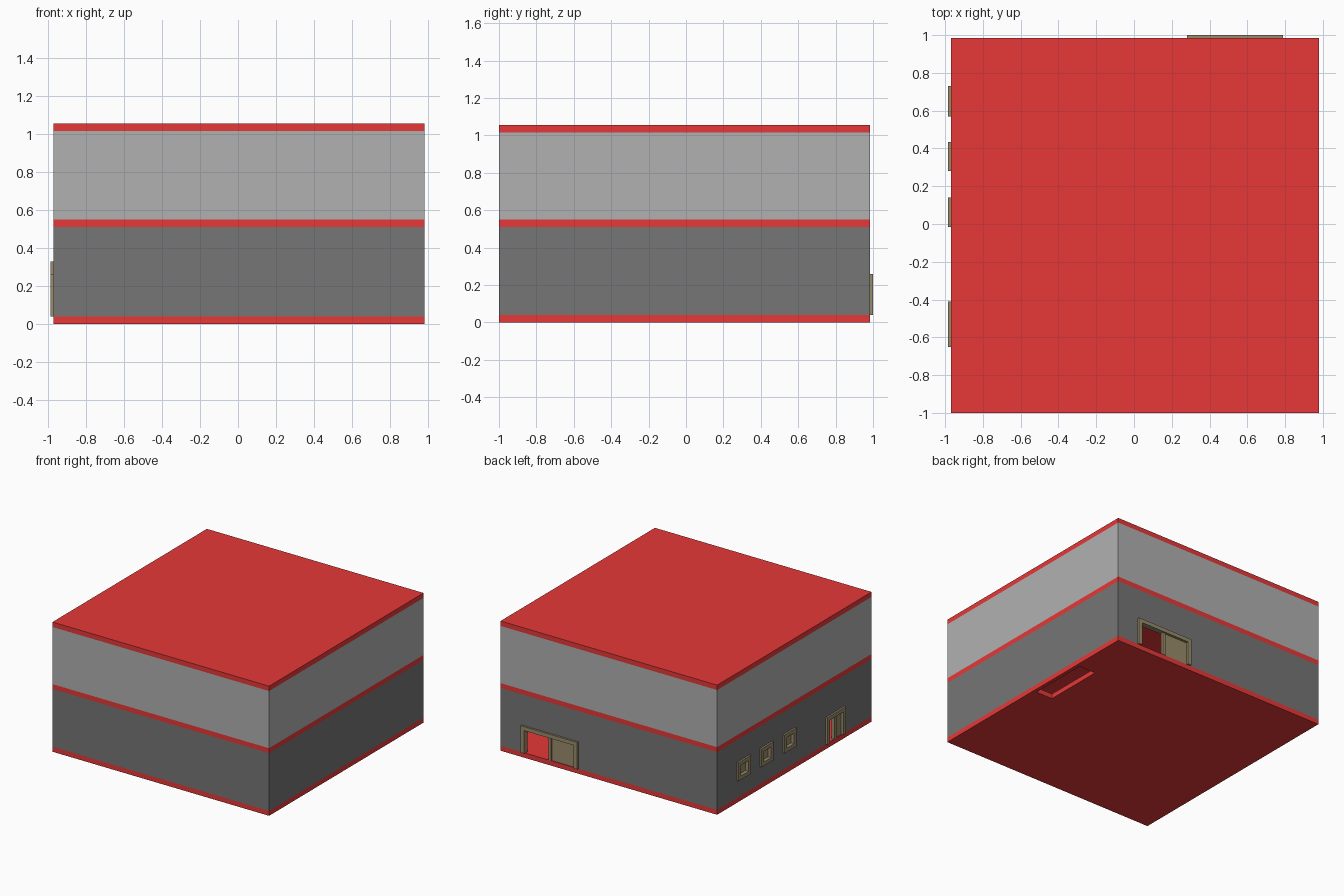
import bpy, bmesh
from mathutils import Vector

if "Cube" in bpy.data.objects:
    bpy.data.objects.remove(bpy.data.objects["Cube"])

X0, X1, Y0, Y1 = -0.97, 0.98, -1.0, 0.985   # building footprint
T = 0.03                                     # wall thickness


def material(name, rgb):
    m = bpy.data.materials.new(name)
    m.diffuse_color = (*rgb, 1)
    m.use_nodes = True
    m.node_tree.nodes["Principled BSDF"].inputs["Base Color"].default_value = m.diffuse_color
    return m


RED = material("red_slab", (0.8, 0.04, 0.04))
DARK = material("dark_wall", (0.18, 0.18, 0.18))
LIGHT = material("light_wall", (0.44, 0.44, 0.44))
TAN = material("tan_frame", (0.32, 0.26, 0.15))


def boxes(name, spans, mat=None):
    """One object made of boxes, each given as x0, x1, y0, y1, z0, z1."""
    bm = bmesh.new()
    for x0, x1, y0, y1, z0, z1 in spans:
        geo = bmesh.ops.create_cube(bm, size=1)
        for v in geo["verts"]:
            v.co = Vector(((x0 + x1) / 2 + v.co.x * (x1 - x0),
                           (y0 + y1) / 2 + v.co.y * (y1 - y0),
                           (z0 + z1) / 2 + v.co.z * (z1 - z0)))
    me = bpy.data.meshes.new(name)
    bm.to_mesh(me)
    bm.free()
    ob = bpy.data.objects.new(name, me)
    bpy.context.collection.objects.link(ob)
    if mat:
        me.materials.append(mat)
    return ob


def cut(ob, span):
    """Subtract a box from an object."""
    cutter = boxes("cutter", [span])
    mod = ob.modifiers.new("cut", "BOOLEAN")
    mod.operation, mod.solver, mod.object = "DIFFERENCE", "EXACT", cutter
    bpy.context.view_layer.objects.active = ob
    bpy.ops.object.modifier_apply(modifier=mod.name)
    bpy.data.objects.remove(cutter)


def on_wall(side, u0, u1, d0, d1, z0, z1):
    """Box on a wall: u runs along it, d is the distance outwards."""
    if side == "left":
        return (X0 - d1, X0 - d0, u0, u1, z0, z1)
    return (u0, u1, Y1 + d0, Y1 + d1, z0, z1)


# Floor slabs and roof; the lower two have a stairwell opening
for name, z, stairwell in (("ground_slab", 0, True), ("middle_slab", 0.51, True),
                           ("roof_slab", 1.015, False)):
    slab = boxes(name, [(X0, X1, Y0, Y1, z, z + 0.04)], RED)
    if stairwell:
        cut(slab, (0.80, X1 - T, 0.0, 0.5, z - 0.1, z + 0.1))

# Hollow wall rings
walls = {}
for name, z0, z1, mat in (("lower_walls", 0.04, 0.51, DARK),
                          ("upper_walls", 0.55, 1.015, LIGHT)):
    walls[name] = boxes(name, [(X0, X1, Y0, Y1, z0, z1)], mat)
    cut(walls[name], (X0 + T, X1 - T, Y0 + T, Y1 - T, z0 - 0.1, z1 + 0.1))

# Windows and half-open sliding doors in the lower walls
openings = [
    ("window_1", "left", 0.57, 0.73, 0.18, 0.33),
    ("window_2", "left", 0.28, 0.435, 0.18, 0.33),
    ("window_3", "left", -0.015, 0.14, 0.18, 0.33),
    ("side_door", "left", -0.65, -0.41, 0.04, 0.26),
    ("back_door", "back", 0.28, 0.79, 0.04, 0.26),
]
F = 0.028                                    # frame bar width
for name, side, u0, u1, z0, z1 in openings:
    door = "door" in name
    low = z0 if door else z0 + F
    a, b, top = u0 + F, u1 - F, z1 - F
    cut(walls["lower_walls"],
        on_wall(side, a, b, -0.1, 0.1, low - (0.02 if door else 0), top))
    depth = (-T, 0.015)
    bars = [(u0, a, *depth, z0, z1), (b, u1, *depth, z0, z1),
            (a, b, *depth, top, z1)]
    if not door:
        bars.append((a, b, *depth, z0, low))
    # the frame clads the outside; its inner part stops at the wall face
    boxes(name + "_frame", [on_wall(side, u, v, 0, d1, p, q)
                            for u, v, d0, d1, p, q in bars], TAN)
    if door:
        mid = (a + b) / 2
        boxes(name + "_panel", [on_wall(side, a, mid, -0.018, -0.006, low, top)], TAN)
        boxes(name + "_stile", [on_wall(side, mid - 0.012, mid + 0.012,
                                        -0.022, 0.004, low, top)], TAN)
    else:
        boxes(name + "_pane", [on_wall(side, a, b, -0.022, -0.012, low, top)], TAN)
    # thin lining inside the opening
    e = 0.004
    lining = [(a, a + e, -T, 0.015, low, top), (b - e, b, -T, 0.015, low, top),
              (a, b, -T, 0.015, top - e, top)]
    if not door:
        lining.append((a, b, -T, 0.015, low, low + e))
    boxes(name + "_lining", [on_wall(side, *s) for s in lining], TAN)
